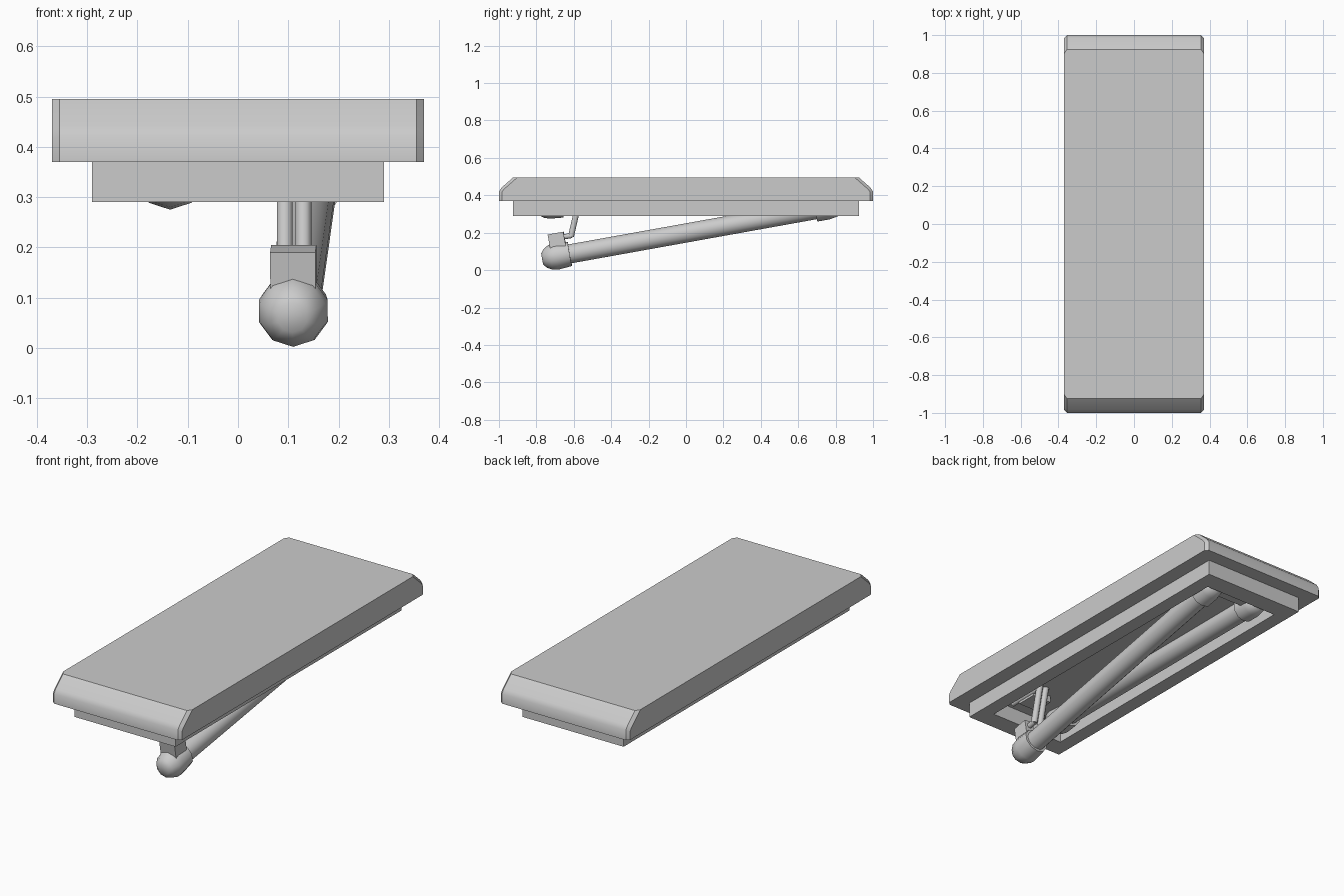
import bpy, bmesh, math
from mathutils import Vector, Matrix

if "Cube" in bpy.data.objects:
    bpy.data.objects.remove(bpy.data.objects["Cube"], do_unlink=True)

grey = bpy.data.materials.new("plain grey")
grey.use_nodes = True
COLOUR = (0.6, 0.6, 0.6, 1)
grey.diffuse_color = COLOUR
grey.node_tree.nodes["Principled BSDF"].inputs["Base Color"].default_value = COLOUR


def finish(bm, name, angle=None):
    bmesh.ops.recalc_face_normals(bm, faces=bm.faces)
    mesh = bpy.data.meshes.new(name)
    bm.to_mesh(mesh)
    bm.free()
    obj = bpy.data.objects.new(name, mesh)
    bpy.context.collection.objects.link(obj)
    mesh.materials.append(grey)
    if angle:
        bpy.ops.object.select_all(action='DESELECT')
        obj.select_set(True)
        bpy.context.view_layer.objects.active = obj
        bpy.ops.object.shade_smooth_by_angle(angle=math.radians(angle))
    return obj


def box(name, size, matrix):
    bm = bmesh.new()
    bmesh.ops.create_cube(bm, size=1, matrix=matrix @ Matrix.Diagonal((*size, 1)))
    return finish(bm, name)


def axis_frame(start, end):
    """Local z runs from start to end, local y leans upwards."""
    z = (end - start).normalized()
    x = z.cross(Vector((0, 0, 1))).normalized()
    y = x.cross(z) if abs(z.z) < 0.99 else Vector((0, 1, 0))
    m = Matrix((x, y, z)).transposed().to_4x4()
    m.translation = start
    return m


def lathe(name, profile, matrix, sides, angle=50):
    """Spin (distance, radius) points about the local z axis, closing both ends."""
    bm = bmesh.new()
    rings = [[bm.verts.new(matrix @ Vector((r * math.cos(a), r * math.sin(a), t)))
              for a in (math.tau * (i + 0.5) / sides for i in range(sides))]
             for t, r in profile]
    for low, high in zip(rings, rings[1:]):
        for i in range(sides):
            j = (i + 1) % sides
            bm.faces.new((low[i], low[j], high[j], high[i]))
    bm.faces.new(rings[0])
    bm.faces.new(rings[-1])
    return finish(bm, name, angle)


def rod(name, start, end, radius, sides):
    start, end = Vector(start), Vector(end)
    length = (end - start).length
    return lathe(name, [(0, radius), (length, radius)], axis_frame(start, end), sides)


# Top slab: end profile swept across the width, with clipped corners
half = [(-1, .37), (-1, .42), (-.985, .442), (-.925, .495)]
outline = half + [(-y, z) for y, z in reversed(half)]
bm = bmesh.new()
face = bm.faces.new([bm.verts.new((-.37, y, z)) for y, z in outline])
side = bmesh.ops.extrude_face_region(bm, geom=[face])
bmesh.ops.translate(bm, vec=(.74, 0, 0),
                    verts=[v for v in side["geom"] if isinstance(v, bmesh.types.BMVert)])
corners = [e for e in bm.edges if abs(e.verts[0].co.x - e.verts[1].co.x) < .01
           and min(abs(v.co.y) for v in e.verts) > .92
           and abs(e.verts[0].co.y - e.verts[1].co.y) < .5]
bmesh.ops.bevel(bm, geom=corners, offset=.015, segments=1, affect='EDGES')
finish(bm, "top_slab", 36)

# Open frame below the slab
bm = bmesh.new()
bmesh.ops.create_cube(bm, size=1, matrix=Matrix.Translation((0, 0, .33))
                      @ Matrix.Diagonal((.58, 1.85, .08, 1)))
bmesh.ops.delete(bm, geom=[f for f in bm.faces if f.normal.z > .5], context='FACES_ONLY')
bottom = next(f for f in bm.faces if f.normal.z < -.5)
bmesh.ops.inset_individual(bm, faces=[bottom], thickness=.08)
for v in bottom.verts:
    v.co.x, v.co.y = math.copysign(.215, v.co.x), math.copysign(.825, v.co.y)
walls = bmesh.ops.extrude_discrete_faces(bm, faces=[bottom])["faces"]
for v in walls[0].verts:
    v.co.z = .37
bmesh.ops.delete(bm, geom=walls, context='FACES')
finish(bm, "lower_frame")

# Two legs: one swung down, one folded into the frame
FOOT = [(-.075, .03), (-.06, .05), (-.03, .067), (0, .072), (.075, .066), (.075, .05)]
HINGE = [(-.06, .03), (-.045, .055), (0, .064), (.07, .064), (.07, .05)]
legs = {"lowered": ((.11, -.695, .0735), (.147, .76, .335)),
        "folded": ((-.135, -.73, .347), (-.13, .76, .345))}
for label, (foot, hinge) in legs.items():
    foot, hinge = Vector(foot), Vector(hinge)
    rod(label + "_leg_tube", foot, hinge, .052, 16)
    lathe(label + "_leg_foot", FOOT, axis_frame(foot, hinge), 10)
    lathe(label + "_leg_hinge", HINGE, axis_frame(hinge, foot), 10)

# Bracket on the lowered foot
foot, hinge = (Vector(p) for p in legs["lowered"])
box("foot_bracket", (.09, .085, .085),
    axis_frame(foot, hinge) @ Matrix.Translation((0, .08, .02)))

# Pair of bent latch rods rising from the bracket
for label, x, top in (("right", .093, .093), ("left", .13, .13)):
    rod(label + "_latch_arm", (x, -.67, .175), (x, -.61, .185), .015, 8)
    rod(label + "_latch_rod", (x, -.615, .18), (top, -.57, .375), .017, 8)

# Latch plate and rod inside the frame
box("latch_plate", (.11, .11, .04), Matrix.Translation((.08, -.67, .355)))
rod("latch_bar", (.13, -.78, .36), (.13, -.57, .36), .014, 8)

# Block joining the two leg hinges
box("hinge_block", (.28, .06, .05), Matrix.Translation((0, .77, .35)))
